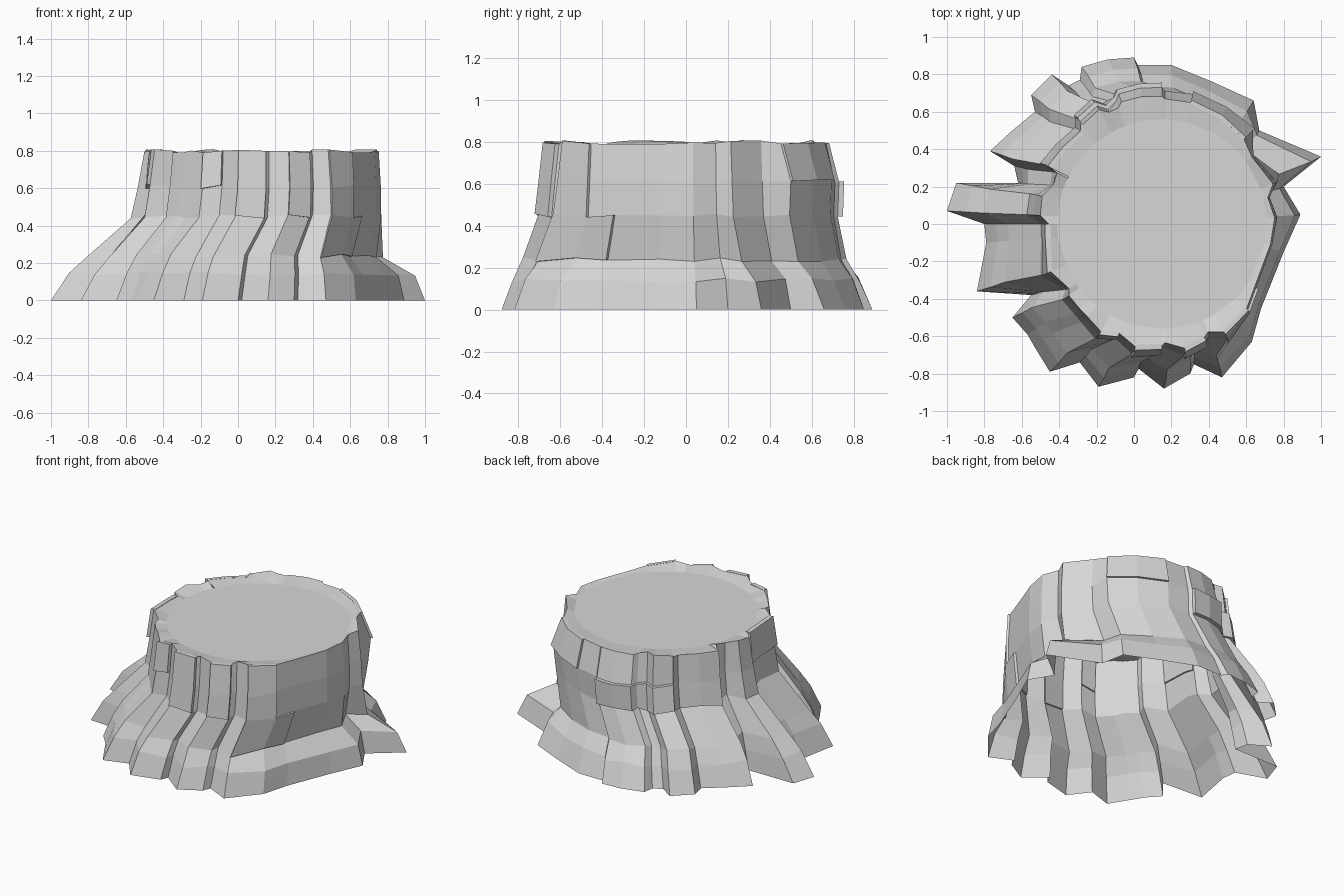
import bpy
import bmesh
import random
from math import atan2, cos, sin, hypot, degrees
from mathutils import Vector

random.seed(4)
if "Cube" in bpy.data.objects:
    bpy.data.objects.remove(bpy.data.objects["Cube"])

GREY = (0.68, 0.68, 0.68, 1)
bark_grey = bpy.data.materials.new("bark_grey")
bark_grey.use_nodes = True
bark_grey.diffuse_color = GREY
bark_grey.node_tree.nodes["Principled BSDF"].inputs["Base Color"].default_value = GREY

# Root outline on the ground, counterclockwise from the left side
ROOTS = [(.89, .05), (.8, .2), (1, .36), (.67, .5), (.64, .66), (.42, .76), (.2, .85), (.02, .85),
         (0, .89), (-.14, .88), (-.28, .84), (-.29, .77), (-.35, .74), (-.44, .8), (-.55, .69),
         (-.53, .6), (-.65, .5), (-.77, .39), (-.64, .31), (-.62, .22), (-.95, .22), (-1, .07),
         (-.8, 0), (-.79, -.1), (-.84, -.36), (-.55, -.38), (-.65, -.5), (-.57, -.59),
         (-.53, -.66), (-.45, -.79), (-.29, -.74), (-.19, -.87), (0, -.82), (.02, -.77),
         (.16, -.88), (.3, -.8), (.32, -.75), (.47, -.82), (.63, -.63), (.68, -.45), (.8, -.15)]
COUNT = len(ROOTS)
LEVELS = [0, .14, .24, .45, .61, .8]

# How far each level still follows the root outline instead of the cut rim
FLARE = {"sweep": [1, .78, .53, .18, .1, 0],
         "ledge": [1, .82, .36, .08, .04, 0],
         "back": [1, .72, .4, .2, .23, 0]}
# How far the trunk axis has moved sideways at each level
DRIFT = [0, .02, .035, .14, .15, .15]
TRUNK_X = DRIFT[-1]


def flare_for(angle):
    if -52 < angle < 42:
        return FLARE["ledge"]
    return FLARE["back"] if 42 <= angle < 112 else FLARE["sweep"]


def rim_radius(angle):
    return .6 + .055 * sin(angle) ** 2 + .035 * max(0, cos(angle - 2.4))


def bark_column(i):
    """Points of one bark seam from the ground to the rim."""
    x, y = ROOTS[i]
    angle, reach = atan2(y, x), hypot(x, y)
    near = [hypot(*ROOTS[(i + k) % COUNT]) for k in range(-2, 3)]
    ridge = max(-.02, min(.025, .35 * (reach - sum(near) / len(near))))
    rim = rim_radius(angle) + ridge
    points = []
    for z, w, shift in zip(LEVELS, flare_for(degrees(angle)), DRIFT):
        r = rim + (reach - rim) * w
        wobble = random.uniform(-.012, .012) if z else 0
        points.append(Vector((shift + r * cos(angle), r * sin(angle), z + wobble)))
    points[-1].z = .8 + random.uniform(-.01, .01)
    return points


columns = [bark_column(i) for i in range(COUNT)]


def finish(bm, name):
    bmesh.ops.recalc_face_normals(bm, faces=bm.faces)
    mesh = bpy.data.meshes.new(name)
    bm.to_mesh(mesh)
    bm.free()
    mesh.materials.append(bark_grey)
    obj = bpy.data.objects.new(name, mesh)
    bpy.context.collection.objects.link(obj)


# Trunk bark: seams joined by flat facets, open underneath
bm = bmesh.new()
grid = [[bm.verts.new(p) for p in col] for col in columns]
for i, col in enumerate(grid):
    nxt = grid[(i + 1) % COUNT]
    for k in range(len(LEVELS) - 1):
        bm.faces.new((col[k], nxt[k], nxt[k + 1], col[k + 1]))

# Cut top: sunken round disc inside a sloping rim
disc = []
for x, y in ROOTS:
    a = atan2(y, x)
    disc.append(bm.verts.new((TRUNK_X + .56 * cos(a), .56 * sin(a), .783)))
for i in range(COUNT):
    j = (i + 1) % COUNT
    bm.faces.new((grid[i][-1], grid[j][-1], disc[j], disc[i]))
bm.faces.new(disc)
finish(bm, "stump_trunk")


def bark_plate(name, first, last, low, high, thick):
    """Raised slab of bark over some seams and levels."""
    bm = bmesh.new()
    layers = []
    for push in (-.01, thick):
        layer = []
        for i in range(first, last + 1):
            col = columns[i % COUNT]
            row = []
            for k in range(low, high + 1):
                out = Vector((col[k].x - TRUNK_X, col[k].y, 0)).normalized()
                row.append(bm.verts.new(col[k] + out * push))
            layer.append(row)
        layers.append(layer)
    inner, outer = layers
    wide, tall = last - first, high - low
    for i in range(wide):
        for k in range(tall):
            for g in layers:
                bm.faces.new((g[i][k], g[i + 1][k], g[i + 1][k + 1], g[i][k + 1]))
        for k in (0, tall):
            bm.faces.new((inner[i][k], inner[i + 1][k], outer[i + 1][k], outer[i][k]))
    for k in range(tall):
        for i in (0, wide):
            bm.faces.new((inner[i][k], inner[i][k + 1], outer[i][k + 1], outer[i][k]))
    finish(bm, name)


# Loose bark slabs around the trunk
bark_plate("back_upper_bark", 8, 14, 3, 4, .025)
bark_plate("back_right_bark", 14, 17, 3, 5, .015)
bark_plate("back_left_bark", 4, 6, 4, 5, .015)
bark_plate("right_bark", 22, 24, 4, 5, .02)
bark_plate("front_right_bark", 29, 30, 4, 5, .02)
bark_plate("front_bark", 31, 32, 3, 5, .02)
bark_plate("front_left_bark", 34, 35, 3, 5, .02)
bark_plate("left_lower_bark", 37, 39, 2, 3, .015)
bark_plate("left_upper_bark", 37, 38, 3, 5, .015)
